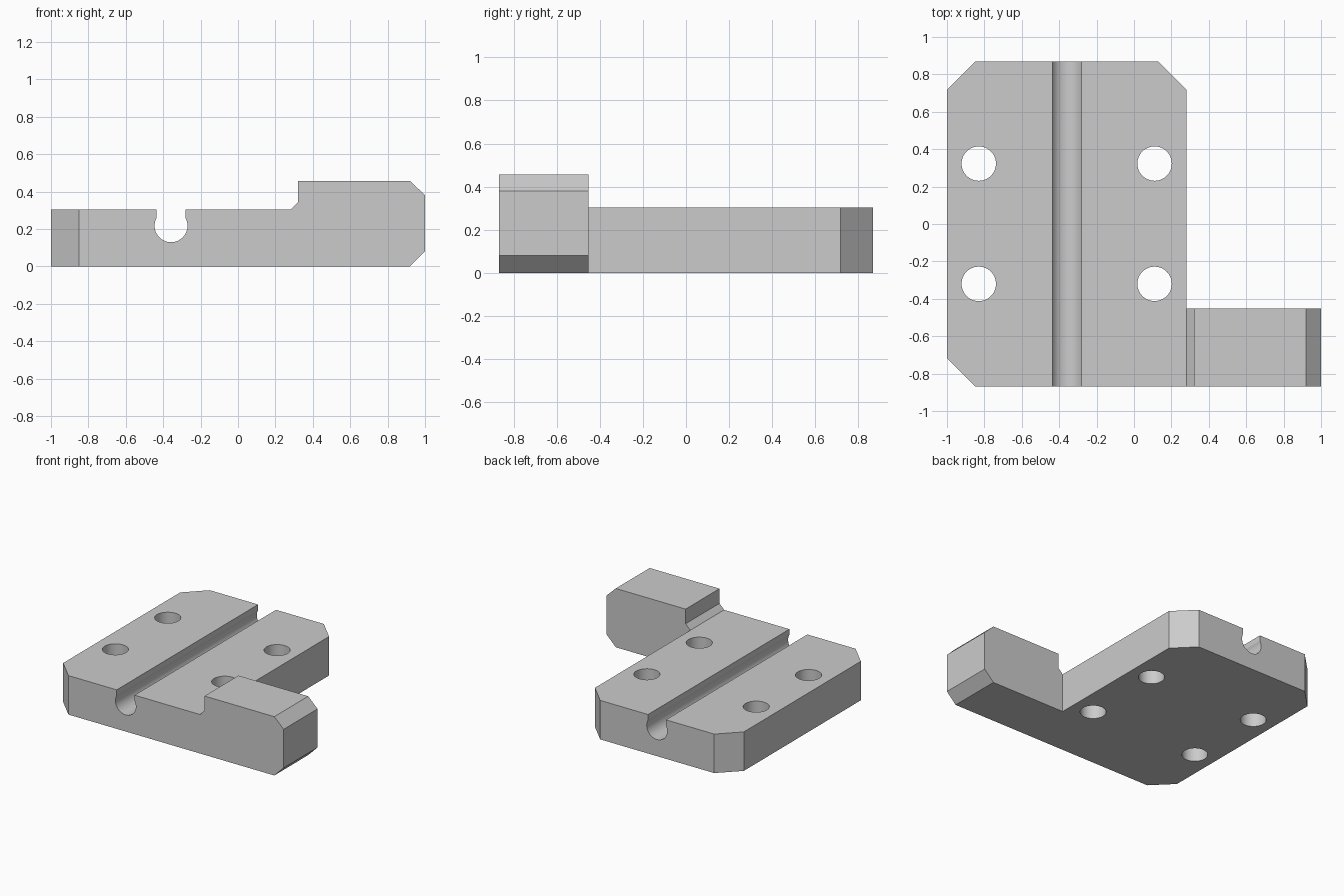
import bpy
import bmesh
import math
from mathutils import Vector

cube = bpy.data.objects.get("Cube")
if cube:
    bpy.data.objects.remove(cube, do_unlink=True)

grey = bpy.data.materials.new("light grey")
grey.use_nodes = True
COLOUR = (0.6, 0.6, 0.6, 1.0)
grey.diffuse_color = COLOUR
grey.node_tree.nodes["Principled BSDF"].inputs["Base Color"].default_value = COLOUR


def prism(name, points, offset):
    """Extrude a closed outline of 3D points along an offset vector."""
    bm = bmesh.new()
    face = bm.faces.new([bm.verts.new(p) for p in points])
    grown = bmesh.ops.extrude_face_region(bm, geom=[face])
    moved = [v for v in grown["geom"] if isinstance(v, bmesh.types.BMVert)]
    bmesh.ops.translate(bm, verts=moved, vec=Vector(offset))
    bmesh.ops.recalc_face_normals(bm, faces=bm.faces)
    mesh = bpy.data.meshes.new(name)
    bm.to_mesh(mesh)
    bm.free()
    mesh.materials.append(grey)
    obj = bpy.data.objects.new(name, mesh)
    bpy.context.collection.objects.link(obj)
    return obj


def boolean(target, tool, operation):
    """Apply a boolean and discard the tool."""
    mod = target.modifiers.new(operation.lower(), 'BOOLEAN')
    mod.operation, mod.solver, mod.object = operation, 'EXACT', tool
    bpy.context.view_layer.objects.active = target
    bpy.ops.object.modifier_apply(modifier=mod.name)
    bpy.data.objects.remove(tool, do_unlink=True)


# Side section: thin plate with a keyhole groove, then the raised arm
groove_x, groove_z, groove_r, slot = -0.358, 0.217, 0.088, 0.077
lip = math.asin(slot / groove_r)
STEPS = 32
groove = []
for i in range(STEPS + 1):
    a = -lip + (2 * lip - 2 * math.pi) * i / STEPS
    groove.append((groove_x + groove_r * math.sin(a), groove_z + groove_r * math.cos(a)))

top = 0.303
section = [(-1.2, 0), (-1.2, top), (groove_x - slot, top)] + groove + [
    (groove_x + slot, top), (0.28, top), (0.32, 0.343), (0.32, 0.457),
    (0.92, 0.457), (1, 0.38), (1, 0.08), (0.92, 0)]
block = prism("mounting_plate", [(x, -1, z) for x, z in section], (0, 2, 0))

# Plan outline: chamfered plate with the arm reaching out at the front
half, cut = 0.868, 0.15
plan = [(-1, cut - half), (cut - 1, -half), (1.2, -half), (1.2, -0.452),
        (0.28, -0.452), (0.28, half - cut), (0.28 - cut, half),
        (cut - 1, half), (-1, half - cut)]
boolean(block, prism("plan_cutter", [(x, y, -0.5) for x, y in plan], (0, 0, 2)), 'INTERSECT')

# Four through holes
SIDES = 48
for hx in (-0.83, 0.11):
    for hy in (-0.32, 0.323):
        ring = [(hx + 0.092 * math.cos(math.tau * i / SIDES),
                 hy + 0.092 * math.sin(math.tau * i / SIDES), -0.5) for i in range(SIDES)]
        boolean(block, prism("hole_cutter", ring, (0, 0, 2)), 'DIFFERENCE')

# Smooth round walls, keep edges crisp
bpy.ops.object.select_all(action='DESELECT')
block.select_set(True)
bpy.context.view_layer.objects.active = block
bpy.ops.object.shade_smooth_by_angle(angle=math.radians(25))
